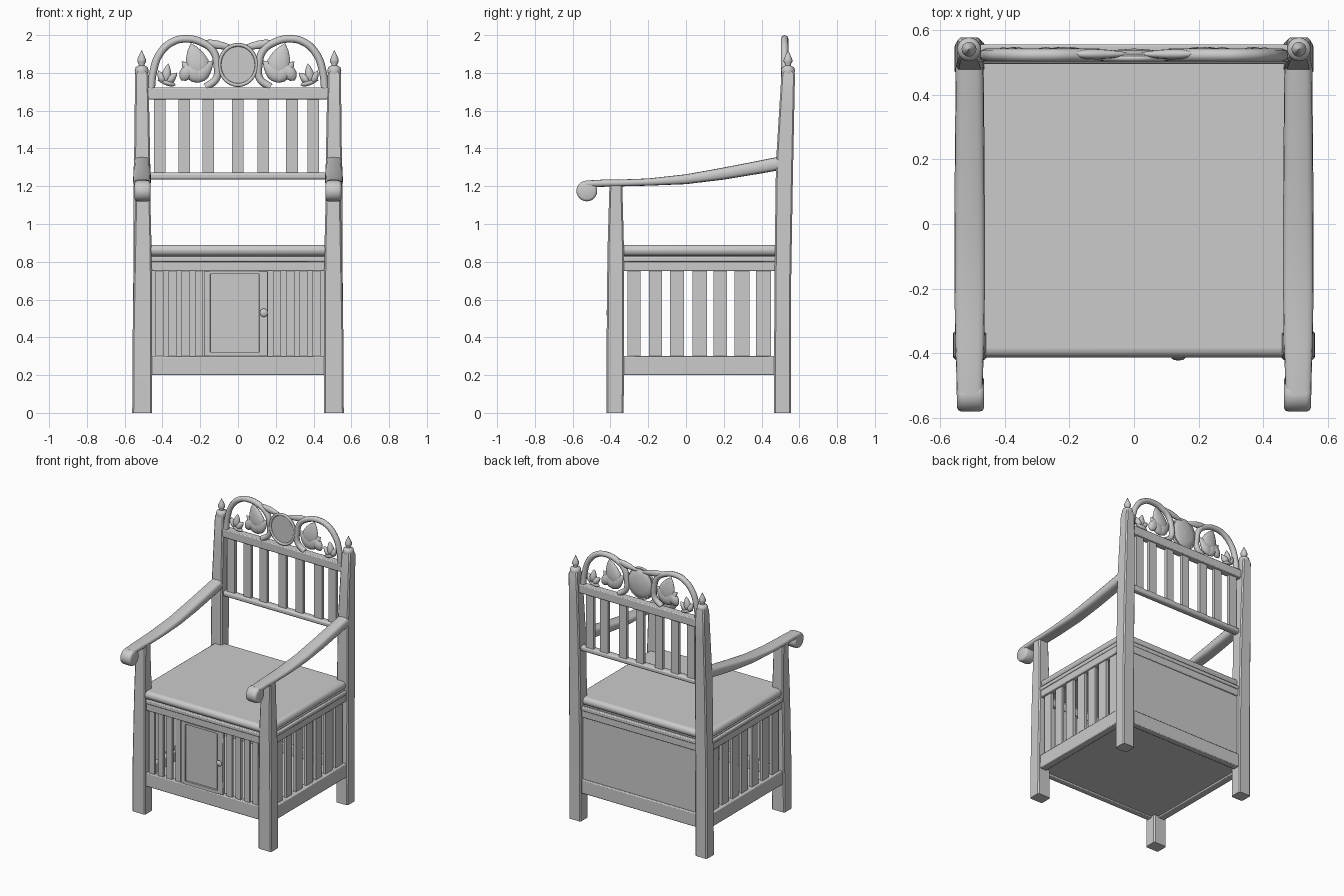
import bpy, bmesh, math
from mathutils import Matrix, Vector

if "Cube" in bpy.data.objects:
    bpy.data.objects.remove(bpy.data.objects["Cube"])

mat = bpy.data.materials.new("plain grey")
mat.diffuse_color = (0.6, 0.6, 0.6, 1)
mat.use_nodes = True
mat.node_tree.nodes["Principled BSDF"].inputs["Base Color"].default_value = mat.diffuse_color


def finish(ob, bevel=0, angle=35, segs=2):
    ob.data.materials.clear()
    ob.data.materials.append(mat)
    if bevel:
        m = ob.modifiers.new("bevel", 'BEVEL')
        m.width, m.segments = bevel, segs
    bpy.ops.object.select_all(action='DESELECT')
    ob.select_set(True)
    bpy.context.view_layer.objects.active = ob
    bpy.ops.object.shade_smooth_by_angle(angle=math.radians(angle))
    return ob


def from_bm(name, bm, **kw):
    bmesh.ops.recalc_face_normals(bm, faces=bm.faces)
    me = bpy.data.meshes.new(name)
    bm.to_mesh(me)
    bm.free()
    ob = bpy.data.objects.new(name, me)
    bpy.context.collection.objects.link(ob)
    return finish(ob, **kw)


def box(name, x0, x1, y0, y1, z0, z1, bevel=0, segs=2):
    bm = bmesh.new()
    m = Matrix.LocRotScale(Vector(((x0+x1)/2, (y0+y1)/2, (z0+z1)/2)), None,
                           Vector((abs(x1-x0), y1-y0, z1-z0)))
    bmesh.ops.create_cube(bm, size=1, matrix=m)
    return from_bm(name, bm, bevel=bevel, segs=segs)


def loft(name, rings, **kw):
    bm = bmesh.new()
    vs = [[bm.verts.new(p) for p in r] for r in rings]
    n = len(vs[0])
    for a, b in zip(vs, vs[1:]):
        for i in range(n):
            bm.faces.new((a[i], a[(i+1) % n], b[(i+1) % n], b[i]))
    bm.faces.new(vs[0])
    bm.faces.new(vs[-1])
    return from_bm(name, bm, **kw)


def oct_ring(x0, x1, y0, y1, z, c=0.008):
    return [(x0+c, y0, z), (x1-c, y0, z), (x1, y0+c, z), (x1, y1-c, z),
            (x1-c, y1, z), (x0+c, y1, z), (x0, y1-c, z), (x0, y0+c, z)]


def post(name, s, sections):
    loft(name, [oct_ring(*sorted((s*a, s*b)), c, d, z) for z, a, b, c, d in sections])


def arm_ring(xc, y, zc, hw, hh, n=16):
    pts = []
    for i in range(n):
        t = 2*math.pi*i/n
        c, q = math.cos(t), math.sin(t)
        pts.append((xc + hw*math.copysign(abs(c)**0.6, c), y,
                    zc + hh*math.copysign(abs(q)**0.6, q)))
    return pts


def lathe(name, prof, loc, rot=None, n=16, sx=1):
    M = Matrix.LocRotScale(Vector(loc), rot, None)
    return loft(name, [[M @ Vector((sx*r*math.cos(2*math.pi*i/n), r*math.sin(2*math.pi*i/n), h))
                        for i in range(n)] for r, h in prof], angle=50)


def leaf(name, x, z, tilt, length, width, thick=0.022):
    # teardrop starting at x, z and pointing up, tilted sideways
    M = Matrix.Translation((x, 0.525, z)) @ Matrix.Rotation(tilt, 4, 'Y')
    shape = [(.05, 0), (.6, .1), (.95, .28), (1, .45), (.8, .65), (.45, .85), (.02, 1)]
    rings = []
    for w, h in shape:
        rings.append([M @ Vector((w*width/2*math.cos(2*math.pi*i/12),
                                  w*thick*math.sin(2*math.pi*i/12), h*length))
                      for i in range(12)])
    loft(name, rings, angle=60)


for s in (1, -1):
    # posts and legs
    post("back_post", s, [(0, .46, .555, .465, .555), (.6, .46, .555, .468, .555),
                          (1.2, .463, .552, .474, .565), (1.35, .465, .55, .478, .568),
                          (1.6, .47, .547, .493, .573), (1.79, .475, .545, .505, .577),
                          (1.81, .482, .538, .512, .57)])
    post("front_leg", s, [(0, .455, .56, -.42, -.33), (.4, .455, .558, -.42, -.328),
                          (.85, .457, .55, -.416, -.328), (1.05, .462, .546, -.41, -.333),
                          (1.22, .463, .545, -.405, -.338)])
    lathe("finial", [(.034, 1.795), (.037, 1.815), (.032, 1.83), (.016, 1.838), (.015, 1.845),
                     (.023, 1.858), (.023, 1.87), (.014, 1.892), (.006, 1.908), (.001, 1.92)],
          (s*.51, .54, 0))
    # arm rest with scroll
    path = [(.5, 1.322, .043, .036), (.4, 1.303, .044, .035), (.2, 1.267, .046, .032),
            (0, 1.237, .047, .026), (-.2, 1.222, .047, .019), (-.36, 1.217, .045, .018),
            (-.44, 1.216, .042, .019), (-.53, 1.212, .04, .018)]
    loft("arm_rest", [arm_ring(s*.508, *p) for p in path], angle=50)
    lathe("arm_scroll", [(.042, -.042), (.051, -.038), (.055, -.028), (.055, .028),
                         (.051, .038), (.042, .042)],
          (s*.505, -.525, 1.175), Matrix.Rotation(math.pi/2, 3, 'Y'), n=24)
    # side rails and slats
    for z0, z1, o in ((.2, .3, .545), (.75, .803, .54), (.8, .828, .545)):
        box("side_rail", s*.49, s*o, -.36, .5, z0, z1, .006)
    for a, b in ((-.31, -.24), (-.195, -.128), (-.085, -.01), (.035, .11),
                 (.145, .217), (.257, .335), (.37, .45)):
        box("side_slat", s*.505, s*.525, a, b, .29, .76)
    # crest arch
    cu = bpy.data.curves.new("crest_arch", 'CURVE')
    cu.dimensions, cu.bevel_depth, cu.bevel_resolution = '3D', .02, 2
    cu.resolution_u, cu.use_fill_caps = 6, True
    pts = [(.46, 1.71), (.45, 1.8), (.415, 1.9), (.345, 1.965), (.27, 1.98), (.2, 1.965),
           (.135, 1.92), (.11, 1.84), (.115, 1.77), (.17, 1.725)]
    sp = cu.splines.new('BEZIER')
    sp.bezier_points.add(len(pts)-1)
    for p, (x, z) in zip(sp.bezier_points, pts):
        p.co = (s*x, .522, z)
        p.handle_left_type = p.handle_right_type = 'AUTO'
    ob = bpy.data.objects.new("crest_arch", cu)
    bpy.context.collection.objects.link(ob)
    bpy.ops.object.select_all(action='DESELECT')
    ob.select_set(True)
    bpy.context.view_layer.objects.active = ob
    bpy.ops.object.convert(target='MESH')
    finish(bpy.context.object, angle=60)
    # upper bridge between the arch and the medallion
    leaf("crest_bridge", s*.2, 1.965, -s*1.75, .2, .045, .016)
    # carved leaves: large group, then small sprig near the post
    for x, z, t, l, w in ((.19, 1.765, .3, .2, .125), (.19, 1.755, .8, .15, .085),
                          (.235, 1.755, -.75, .15, .085), (.3, 1.76, -.6, .12, .07),
                          (.39, 1.745, .45, .075, .04), (.385, 1.745, -.15, .105, .05),
                          (.38, 1.745, -.8, .08, .045), (.33, 1.735, 1.3, .1, .03)):
        leaf("carved_leaf", s*x, z, s*t, l, w)
    # front slats beside the door
    for i in range(4):
        x = .185 + .07*i
        box("front_slat", s*x, s*(x+.043), -.395, -.375, .29, .76)

# medallion with rim
R = Matrix.Rotation(math.pi/2, 3, 'X')
med = lathe("medallion", [(.1, -.008), (.1, .006), (.085, -.012+.018), (.01, .006)], (0, 0, 0), R, n=40)
back = lathe("medallion_back", [(.1, 0), (.092, -.01), (.06, -.02), (.005, -.024)], (0, 0, 0), R, n=40)
bpy.ops.mesh.primitive_torus_add(major_radius=.098, minor_radius=.009, major_segments=40,
                                 minor_segments=8, rotation=(math.pi/2, 0, 0))
rim = bpy.context.object
rim.name = "medallion_rim"
finish(rim, angle=60)
for ob in (med, back):
    ob.scale = (1, 1, 1.09)
    ob.location = (0, .518, 1.842)
rim.scale = (1, 1.09, 1)
rim.location = (0, .512, 1.842)

# back rest
box("back_top_rail", -.48, .48, .502, .555, 1.66, 1.722, .006)
box("back_lower_rail", -.48, .48, .495, .545, 1.235, 1.272, .012)
for a, b in ((-.445, -.385), (-.315, -.255), (-.187, -.127), (-.033, .028),
             (.103, .163), (.253, .317), (.368, .428)):
    box("back_slat", a, b, .512, .537, 1.26, 1.67)

# front and back rails of the box
for z0, z1, g in ((.2, .3, .005), (.75, .803, 0), (.8, .828, .005)):
    box("front_rail", -.47, .47, -.4-g, -.36, z0, z1, .006)
    box("rear_rail", -.47, .47, .49, .535+g, z0, z1, .006)
box("rear_panel", -.47, .47, .505, .525, .29, .76)
box("floor_panel", -.5, .5, -.37, .5, .21, .23)
box("seat_board", -.53, .53, -.385, .52, .81, .833)
box("seat_cushion", -.535, .535, -.412, .525, .832, .89, .027, 4)

# door
box("door_side", -.18, -.145, -.402, -.372, .3, .75, .004)
box("door_side", .112, .158, -.402, -.372, .3, .75, .004)
box("door_bar", -.15, .115, -.402, -.372, .735, .75)
box("door_bar", -.15, .115, -.402, -.372, .3, .322)
box("door_panel", -.15, .12, -.388, -.376, .315, .74)
lathe("door_knob", [(.008, -.005), (.009, .005), (.02, .009), (.022, .014), (.015, .02), (.002, .022)],
      (.137, -.4, .53), R, n=16)
